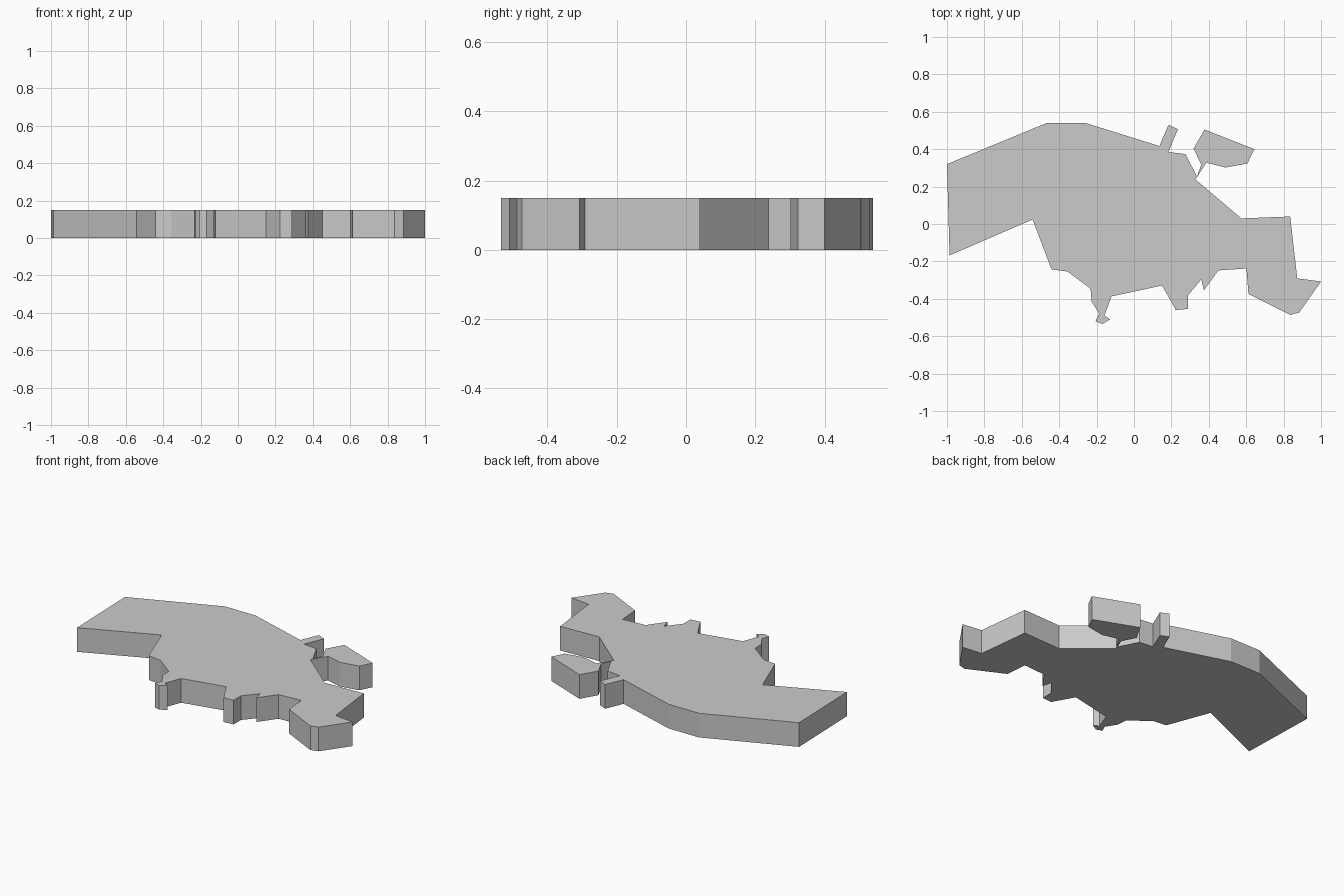
import bpy, bmesh

if "Cube" in bpy.data.objects:
    bpy.data.objects.remove(bpy.data.objects["Cube"])

THICKNESS = 0.15

# Slab outline, clockwise from the far-left corner
back_edge = [(-1, .32), (-.467, .54), (-.26, .54), (.136, .417)]
back_tab = [(.184, .53), (.235, .507), (.184, .385), (.275, .374)]
# Lobe joined to the slab by a narrow neck
lobe = [(.337, .254), (.36, .318), (.318, .403), (.377, .505), (.644, .40),
        (.606, .323), (.489, .302), (.387, .328), (.329, .238)]
right_arm = [(.574, .03), (.835, .04), (.873, -.291), (1, -.307),
             (.884, -.473), (.836, -.486), (.612, -.374), (.601, -.238)]
front_edge = [(.451, -.248), (.374, -.355), (.36, -.296), (.288, -.382),
              (.288, -.454), (.224, -.46), (.15, -.329), (-.12, -.387)]
front_tab = [(-.158, -.489), (-.128, -.51), (-.168, -.534), (-.206, -.521),
             (-.187, -.478), (-.227, -.414), (-.232, -.347)]
left_arm = [(-.355, -.254), (-.441, -.243), (-.542, .024), (-.986, -.168)]


def extrude_outline(name, outline, height):
    bm = bmesh.new()
    base = bm.faces.new([bm.verts.new((x, y, 0)) for x, y in outline])
    top = bmesh.ops.extrude_face_region(bm, geom=[base], use_keep_orig=True)
    moved = [g for g in top["geom"] if isinstance(g, bmesh.types.BMVert)]
    bmesh.ops.translate(bm, verts=moved, vec=(0, 0, height))
    bmesh.ops.recalc_face_normals(bm, faces=bm.faces)
    mesh = bpy.data.meshes.new(name)
    bm.to_mesh(mesh)
    bm.free()
    obj = bpy.data.objects.new(name, mesh)
    bpy.context.collection.objects.link(obj)
    return obj


# Flat slab
extrude_outline("slab", back_edge + back_tab + lobe + right_arm
                + front_edge + front_tab + left_arm, THICKNESS)
